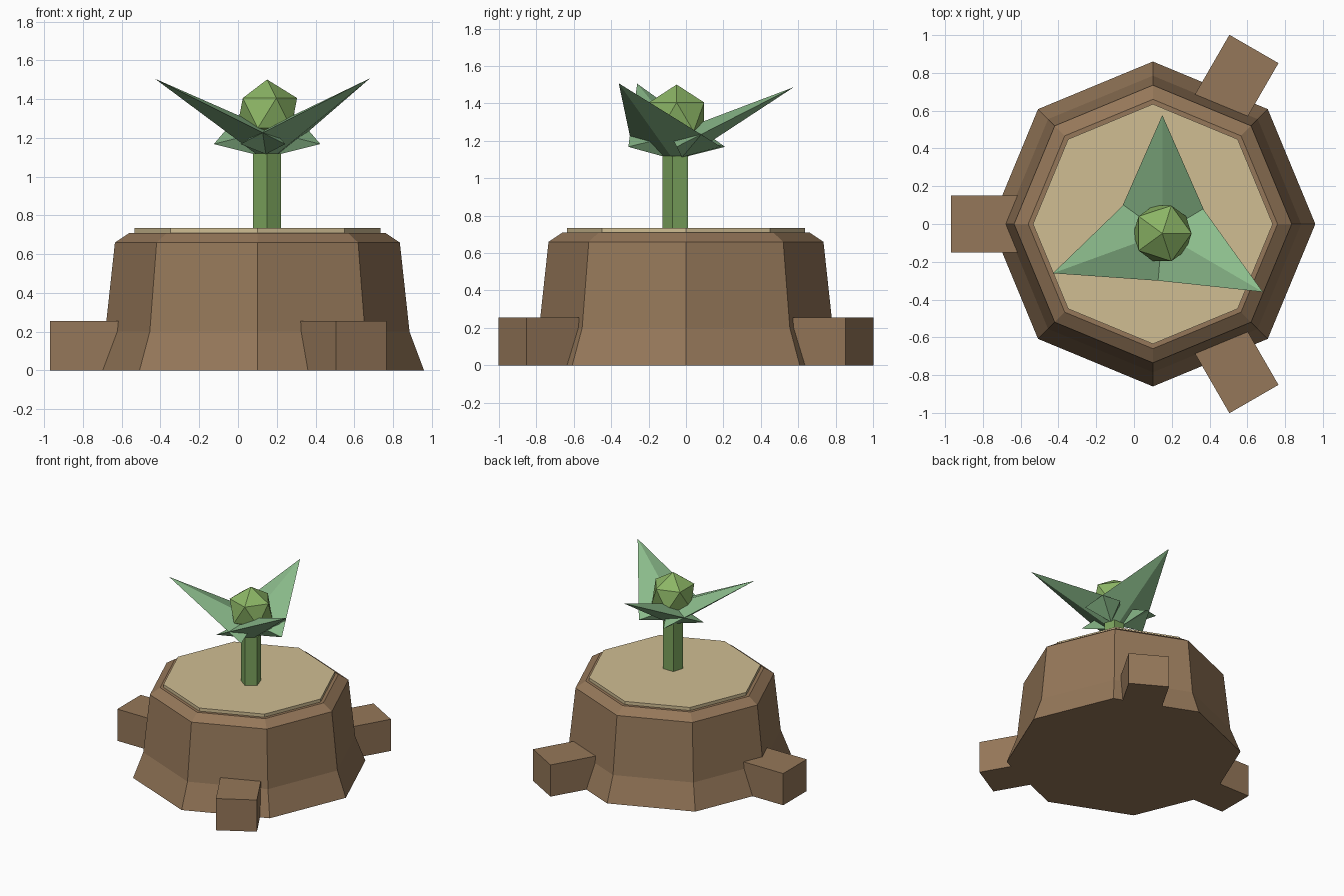
import bpy, bmesh, math
from mathutils import Vector

if "Cube" in bpy.data.objects:
    bpy.data.objects.remove(bpy.data.objects["Cube"])


def material(name, color):
    m = bpy.data.materials.new(name)
    m.diffuse_color = (*color, 1)
    m.use_nodes = True
    m.node_tree.nodes["Principled BSDF"].inputs["Base Color"].default_value = m.diffuse_color
    return m


BARK = material("bark", (0.30, 0.185, 0.10))
WOOD = material("cut_wood", (0.63, 0.51, 0.29))
STEM = material("stem_green", (0.20, 0.37, 0.11))
BUD = material("bud_green", (0.26, 0.46, 0.13))
LEAF = material("leaf_green", (0.26, 0.50, 0.26))


def finish(name, bm, mat):
    bmesh.ops.recalc_face_normals(bm, faces=bm.faces[:])
    mesh = bpy.data.meshes.new(name)
    bm.to_mesh(mesh)
    bm.free()
    mesh.materials.append(mat)
    obj = bpy.data.objects.new(name, mesh)
    bpy.context.collection.objects.link(obj)
    return obj


def lathe(name, center, profile, sides, start, mat):
    """Stacked polygon rings from (radius, z) pairs, capped at both ends."""
    bm = bmesh.new()
    rings = []
    for r, z in profile:
        angles = [start + math.tau * i / sides for i in range(sides)]
        rings.append([bm.verts.new((center[0] + r * math.cos(a),
                                    center[1] + r * math.sin(a), z)) for a in angles])
    for low, high in zip(rings, rings[1:]):
        for i in range(sides):
            j = (i + 1) % sides
            bm.faces.new((low[i], low[j], high[j], high[i]))
    bm.faces.new(rings[0][::-1])
    bm.faces.new(rings[-1])
    return finish(name, bm, mat)


def root(name, angle):
    bm = bmesh.new()
    bmesh.ops.create_cube(bm, size=1)
    bmesh.ops.scale(bm, vec=(0.55, 0.30, 0.255), verts=bm.verts)
    bmesh.ops.translate(bm, vec=(0.795, 0, 0.1275), verts=bm.verts)
    obj = finish(name, bm, BARK)
    obj.location = (0.1, 0, 0)
    obj.rotation_euler.z = math.radians(angle)


def leaf(name, angle, tilt, length=0.703, half_width=0.275, half_thick=0.077):
    """Flattened four-sided spike pointing along +x, then tilted and turned."""
    bm = bmesh.new()
    base = [bm.verts.new(p) for p in ((0, half_width, 0), (0, 0, half_thick),
                                      (0, -half_width, 0), (0, 0, -half_thick))]
    tip = bm.verts.new((length, 0, 0))
    bm.faces.new(base)
    for i in range(4):
        bm.faces.new((base[i], base[(i + 1) % 4], tip))
    obj = finish(name, bm, LEAF)
    obj.location = (0.15, -0.05, 1.168)
    obj.rotation_euler = (0, -math.radians(tilt), math.radians(angle))


# Stump with flared foot and bevelled rim, and the cut face on top
lathe("stump", (0.1, 0), [(0.86, 0), (0.785, 0.2), (0.735, 0.66), (0.66, 0.71)], 8, 0, BARK)
lathe("cut_face", (0.1, 0), [(0.635, 0.69), (0.635, 0.735)], 8, 0, WOOD)

# Three block roots
for i, a in enumerate((60, 180, 300)):
    root(f"root_{i + 1}", a)

# Sprout: stem, leaves and bud
lathe("stem", (0.15, -0.05), [(0.076, 0.72), (0.076, 1.12)], 5, -math.pi / 2, STEM)
for i, (a, t) in enumerate(((90, 27), (200, 28.7), (329.8, 28.9))):
    leaf(f"leaf_{i + 1}", a, t)

bm = bmesh.new()
bmesh.ops.create_icosphere(bm, subdivisions=1, radius=0.173)
finish("bud", bm, BUD).location = (0.15, -0.05, 1.328)
